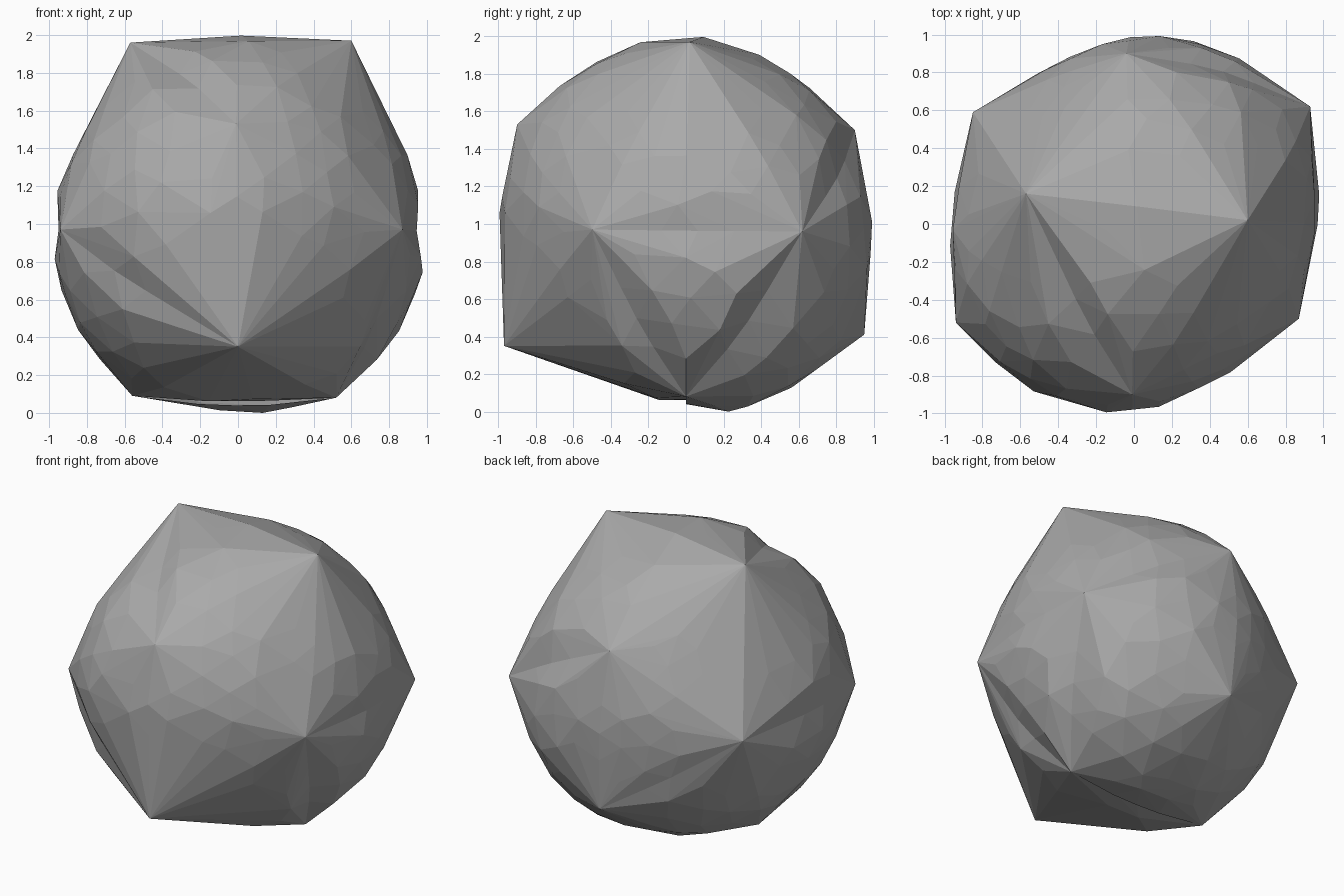
import bpy, bmesh, random
from mathutils import Vector

random.seed(4)
cube = bpy.data.objects.get("Cube")
if cube:
    bpy.data.objects.remove(cube, do_unlink=True)

stone = bpy.data.materials.new("mid_grey_stone")
grey = (0.4, 0.4, 0.4, 1)
stone.use_nodes = True
stone.diffuse_color = grey
stone.node_tree.nodes["Principled BSDF"].inputs["Base Color"].default_value = grey

# Twelve pointed corners of the stone, relative to its middle
CORNERS = {
    "top_right": (-.57, .16, .96), "top_left": (.60, .02, .97),
    "base_right": (-.56, 0, -.91), "base_left": (.52, 0, -.92),
    "front_up": (-.01, -.90, .53), "front_low": (0, -.97, -.65),
    "back_up": (-.04, .90, .50), "back_low": (0, .95, -.59),
    "right_front": (-.94, -.52, -.03), "left_front": (.87, -.50, -.03),
    "right_back": (-.85, .59, -.03), "left_back": (.93, .62, -.04),
}
# Corner pairs joined by a shallow valley instead of a rounded ridge
VALLEYS = [{"left_front", "left_back"}, {"top_right", "front_up"},
           {"front_low", "right_front"}, {"base_left", "left_front"},
           {"back_up", "left_back"}, {"base_left", "left_back"},
           {"base_right", "base_left"}, {"right_front", "right_back"},
           {"back_low", "right_back"}]
# The panel under the front is flatter than the rest
FLAT_PANEL = {"base_right", "base_left", "front_low"}
names = list(CORNERS)
points = [Vector(c) for c in CORNERS.values()]


def bulge(d):
    """Radius of the lopsided ball that swells each panel."""
    tilt = .09 if d.z < 0 else .03
    taper = .11 if d.x < 0 < d.z else .06
    return (.985 + .11 * d.x * d.y - tilt * d.y * d.z
            - taper * abs(d.x) * d.z + .02 * d.z ** 2)


def corner_triangles():
    bm = bmesh.new()
    for p in points:
        bm.verts.new(p)
    bm.verts.index_update()
    bmesh.ops.convex_hull(bm, input=bm.verts)
    tris = [[v.index for v in f.verts] for f in bm.faces]
    bm.free()
    return tris


def panel_points(tri, steps=6):
    """Swollen points across one triangle, matching its neighbours at the rim."""
    a, b, c = (points[i] for i in tri)
    sink = .045 if {names[n] for n in tri} == FLAT_PANEL else 0
    for i in range(steps + 1):
        for j in range(steps + 1 - i):
            w = [i / steps, j / steps, (steps - i - j) / steps]
            if max(w) > .7:
                continue
            rim = [n for n, x in zip(tri, w) if x > 0]
            if len(rim) == 3:
                w = [x + random.uniform(-.05, .05) for x in w]
                w = [x / sum(w) for x in w]
            flat = a * w[0] + b * w[1] + c * w[2]
            d = flat.normalized()
            r = bulge(d)
            if len(rim) == 3:
                r += random.uniform(-.014, .005) - sink
            elif {names[n] for n in rim} in VALLEYS:
                r = (flat.length + r) / 2 - sink / 2
            yield d * r


# Each panel is a faceted dome over three corners
panels = []
for tri in corner_triangles():
    bm = bmesh.new()
    for p in [points[i] for i in tri] + list(panel_points(tri)):
        bm.verts.new(p)
    bmesh.ops.convex_hull(bm, input=bm.verts)
    bm.normal_update()
    middle = sum((points[i] for i in tri), Vector()).normalized()
    for f in bm.faces:
        f.smooth = False
    # Drop the hidden floor and side walls of the dome
    hidden = [f for f in bm.faces
              if f.normal.dot(f.calc_center_median().normalized()) < .02
              or f.normal.dot(middle) < -.5]
    bmesh.ops.delete(bm, geom=hidden, context="FACES")
    loose = [v for v in bm.verts if not v.link_faces]
    bmesh.ops.delete(bm, geom=loose, context="VERTS")
    mesh = bpy.data.meshes.new("stone_panel")
    bm.to_mesh(mesh)
    bm.free()
    mesh.materials.append(stone)
    panels.append(mesh)
    bpy.context.collection.objects.link(bpy.data.objects.new("stone_panel", mesh))

# Stand the stone on the ground
lowest = min(v.co.z for m in panels for v in m.vertices)
for mesh in panels:
    for v in mesh.vertices:
        v.co.z -= lowest
